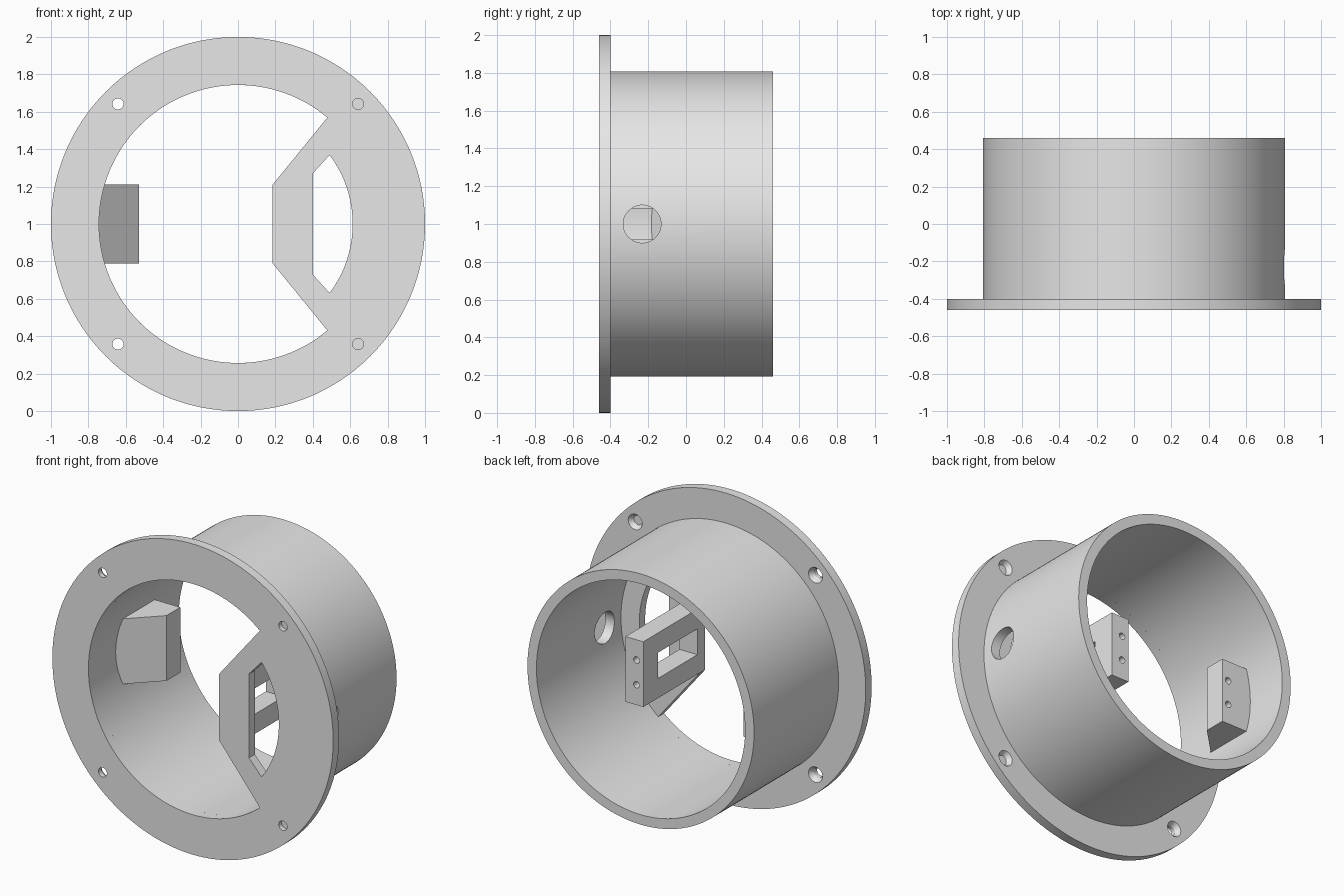
import bpy
import bmesh
from math import sin, cos, radians
from mathutils import Matrix

cube = bpy.data.objects.get("Cube")
if cube:
    bpy.data.objects.remove(cube, do_unlink=True)

AXIS_Z = 1.0                      # height of the ring's centre line
FRONT, SEAT, BACK = -0.46, -0.40, 0.46
BORE, TUBE = 0.743, 0.807
BLOCK_BACK, BLOCK_HALF = 0.17, 0.21

grey = bpy.data.materials.new("light_grey")
grey.use_nodes = True
grey.diffuse_color = (0.8, 0.8, 0.8, 1)
grey.node_tree.nodes["Principled BSDF"].inputs["Base Color"].default_value = (0.8, 0.8, 0.8, 1)


def finish(name, bm):
    """Turn a bmesh into a named object with the grey material."""
    bmesh.ops.recalc_face_normals(bm, faces=bm.faces)
    mesh = bpy.data.meshes.new(name)
    bm.to_mesh(mesh)
    bm.free()
    mesh.materials.append(grey)
    obj = bpy.data.objects.new(name, mesh)
    bpy.context.collection.objects.link(obj)
    return obj


def prism(name, points, low, high, axis="y"):
    """Extrude a flat outline along an axis; z is measured from the centre line."""
    place = {"x": lambda a, b, t: (t, a, b + AXIS_Z),
             "y": lambda a, b, t: (a, t, b + AXIS_Z),
             "z": lambda a, b, t: (a, b, t + AXIS_Z)}[axis]
    bm = bmesh.new()
    rings = [[bm.verts.new(place(a, b, t)) for a, b in points] for t in (low, high)]
    bm.faces.new(rings[0])
    bm.faces.new(rings[1])
    count = len(points)
    for i in range(count):
        j = (i + 1) % count
        bm.faces.new((rings[0][i], rings[0][j], rings[1][j], rings[1][i]))
    return finish(name, bm)


def arc(radius, start=0, end=360, steps=160, centre=(0, 0)):
    full = end - start == 360
    return [(centre[0] + radius * cos(radians(start + (end - start) * i / steps)),
             centre[1] + radius * sin(radians(start + (end - start) * i / steps)))
            for i in range(steps if full else steps + 1)]


def box(x0, x1, y0, y1):
    return [(x0, y0), (x1, y0), (x1, y1), (x0, y1)]


def boolean(obj, tool, operation="DIFFERENCE"):
    """Apply a boolean and discard the tool."""
    tool.hide_render = True
    mod = obj.modifiers.new("cut", "BOOLEAN")
    mod.operation = operation
    mod.solver = "EXACT"
    mod.object = tool
    bpy.context.view_layer.objects.active = obj
    bpy.ops.object.modifier_apply(modifier=mod.name)
    bpy.data.objects.remove(tool, do_unlink=True)


def countersink(x, z):
    bm = bmesh.new()
    bmesh.ops.create_cone(bm, cap_ends=True, segments=32, radius1=0.03, radius2=0.063, depth=0.05)
    turn = Matrix.Translation((x, SEAT - 0.005, z + AXIS_Z)) @ Matrix.Rotation(radians(-90), 4, "X")
    bmesh.ops.transform(bm, matrix=turn, verts=bm.verts)
    return finish("countersink_cutter", bm)


def screw_holes(obj, x):
    for z in (-0.08, 0.08):
        hole = arc(0.021, steps=24, centre=(x, z))
        boolean(obj, prism("screw_cutter", hole, BLOCK_BACK - 0.1, BLOCK_BACK + 0.05))


# Front flange: disc whose opening leaves a straight-sided web on the left
flange = prism("front_flange", arc(1.0, steps=192), FRONT, SEAT)
opening = arc(BORE, 50, 310, 120) + [(0.185, -BLOCK_HALF), (0.185, BLOCK_HALF)]
boolean(flange, prism("opening_cutter", opening, FRONT - 0.1, SEAT + 0.1))

# Slot through the web
slot = arc(0.613, -37, 37, 40) + [(0.4, 0.27), (0.4, -0.27)]
boolean(flange, prism("slot_cutter", slot, FRONT - 0.1, SEAT + 0.1))

# Four countersunk mounting holes
for x in (-0.642, 0.642):
    for z in (-0.642, 0.642):
        hole = arc(0.03, steps=32, centre=(x, z))
        boolean(flange, prism("mount_cutter", hole, FRONT - 0.1, SEAT + 0.1))
        boolean(flange, countersink(x, z))

# Tube with a round cable hole in its left wall
tube = prism("tube", arc(TUBE, steps=192), SEAT, BACK)
boolean(tube, prism("bore_cutter", arc(BORE, steps=192), SEAT - 0.1, BACK + 0.1))
cable = arc(0.1, steps=48, centre=(-0.232, 0))
boolean(tube, prism("cable_cutter", cable, 0.5, 1.0, "x"))

# Left bracket: upright wall behind the web with a rectangular window
bracket = prism("left_bracket", box(0.185, 0.312, SEAT, BLOCK_BACK), -BLOCK_HALF, BLOCK_HALF, "z")
boolean(bracket, prism("window_cutter", box(-0.38, 0.02, -0.083, 0.083), 0, 0.5, "x"))
screw_holes(bracket, 0.233)

# Right bracket: block with a sloped front, trimmed to the tube wall
wedge = [(-0.53, BLOCK_BACK), (-0.8, BLOCK_BACK), (-0.8, -0.24), (-0.53, 0.03)]
wedge_block = prism("right_bracket", wedge, -BLOCK_HALF, BLOCK_HALF, "z")
boolean(wedge_block, prism("trim_tool", arc(0.765, steps=192), SEAT, BACK), "INTERSECT")
screw_holes(wedge_block, -0.575)

# Smooth the round walls, keep the edges sharp
bpy.ops.object.select_all(action="DESELECT")
for obj in (flange, tube, bracket, wedge_block):
    obj.select_set(True)
bpy.context.view_layer.objects.active = flange
bpy.ops.object.shade_smooth_by_angle(angle=radians(30))
